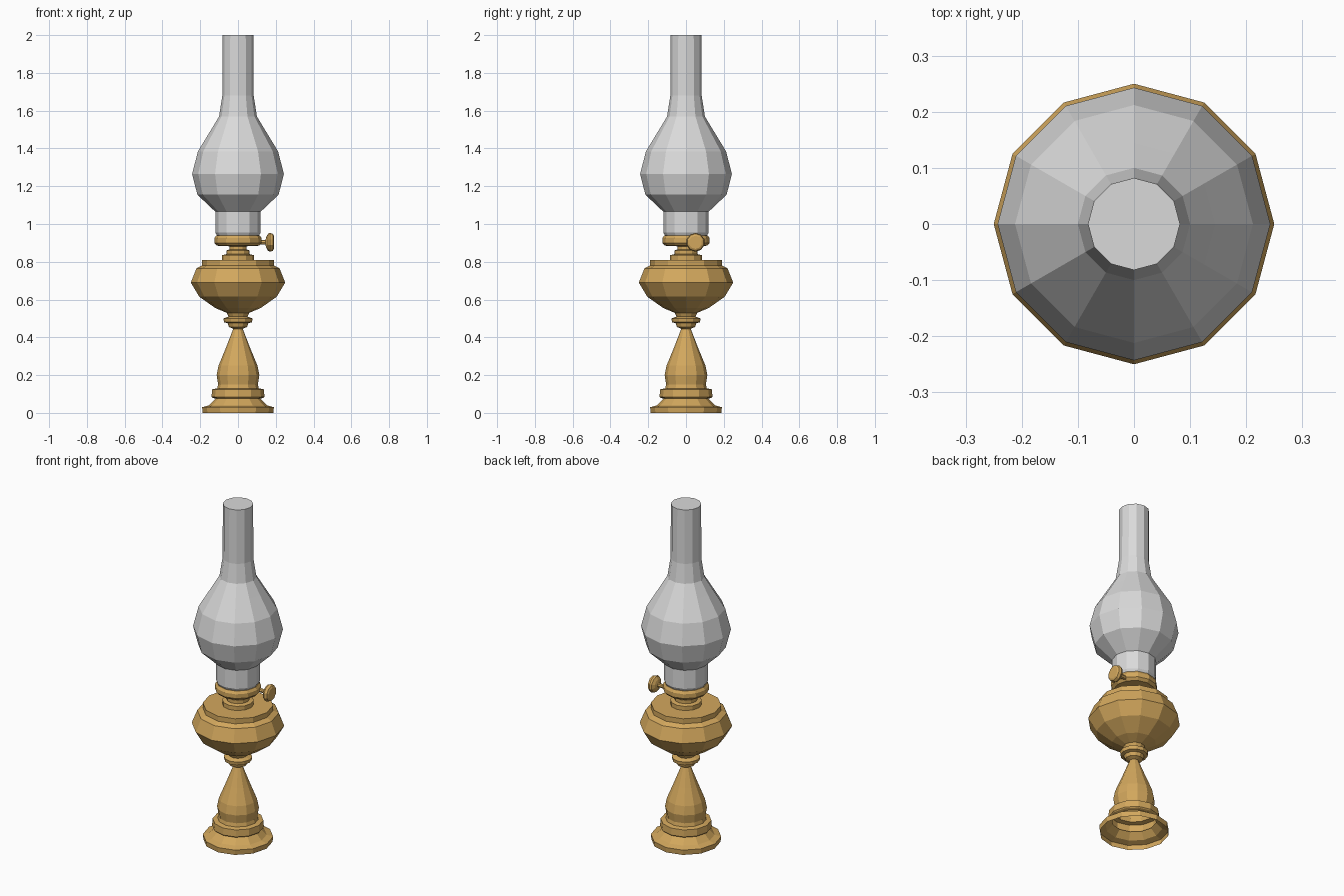
import bpy, bmesh, math
from mathutils import Matrix

if "Cube" in bpy.data.objects:
    bpy.data.objects.remove(bpy.data.objects["Cube"])


def material(name, rgb):
    m = bpy.data.materials.new(name)
    m.diffuse_color = (*rgb, 1)
    m.use_nodes = True
    m.node_tree.nodes["Principled BSDF"].inputs["Base Color"].default_value = m.diffuse_color
    return m


brass = material("brass", (0.65, 0.39, 0.11))
glass = material("pale_glass", (0.70, 0.70, 0.70))


def lathe(name, profile, mat, sides=12, cap_bottom=False, cap_top=False, matrix=Matrix()):
    """Turn (radius, height) points around z into a flat-faced solid."""
    bm = bmesh.new()
    rings = []
    for r, z in profile:
        rings.append([bm.verts.new((r * math.cos(2 * math.pi * i / sides),
                                    r * math.sin(2 * math.pi * i / sides), z))
                      for i in range(sides)])
    for a, b in zip(rings, rings[1:]):
        for i in range(sides):
            j = (i + 1) % sides
            bm.faces.new((a[i], a[j], b[j], b[i]))
    if cap_bottom:
        bm.faces.new(rings[0][::-1])
    if cap_top:
        bm.faces.new(rings[-1])
    bm.transform(matrix)
    me = bpy.data.meshes.new(name)
    bm.to_mesh(me)
    bm.free()
    me.materials.append(mat)
    ob = bpy.data.objects.new(name, me)
    bpy.context.collection.objects.link(ob)
    return ob


# hollow stepped foot and tapering stem
lathe("foot_and_stem", [
    (0.187, 0.0), (0.19, 0.03), (0.155, 0.04), (0.12, 0.075), (0.135, 0.08),
    (0.14, 0.085), (0.137, 0.125), (0.11, 0.13), (0.105, 0.15), (0.113, 0.20),
    (0.103, 0.25), (0.066, 0.34), (0.025, 0.445)], brass)

# turned ring below the bowl
lathe("stem_ring", [
    (0.025, 0.445), (0.048, 0.455), (0.055, 0.475), (0.074, 0.48),
    (0.077, 0.50), (0.05, 0.51), (0.06, 0.53)], brass)

# oil bowl with shoulder and burner neck
lathe("oil_bowl", [
    (0.06, 0.53), (0.12, 0.555), (0.205, 0.615), (0.25, 0.69), (0.22, 0.765),
    (0.19, 0.78), (0.19, 0.81), (0.085, 0.81), (0.085, 0.835), (0.062, 0.84),
    (0.062, 0.86), (0.045, 0.865), (0.045, 0.885)], brass)

# burner collar holding the chimney
lathe("burner_collar", [
    (0.045, 0.882), (0.11, 0.885), (0.125, 0.90), (0.125, 0.925), (0.115, 0.94)],
    brass, cap_bottom=True, cap_top=True)

# glass chimney
lathe("chimney", [
    (0.112, 0.94), (0.12, 0.955), (0.12, 1.065), (0.215, 1.155), (0.243, 1.265),
    (0.212, 1.385), (0.145, 1.495), (0.10, 1.57), (0.083, 1.68), (0.082, 2.0)],
    glass, cap_bottom=True, cap_top=True)

# wick knob on a short shaft, pointing to +x
side = Matrix.Translation((0, 0.05, 0.903)) @ Matrix.Rotation(math.pi / 2, 4, 'Y')
lathe("wick_shaft", [(0.012, 0.08), (0.012, 0.155)], brass, sides=8, matrix=side)
lathe("wick_knob", [
    (0.012, 0.145), (0.03, 0.15), (0.046, 0.16), (0.05, 0.17),
    (0.045, 0.185), (0.035, 0.19)], brass, sides=10, cap_bottom=True, cap_top=True, matrix=side)
